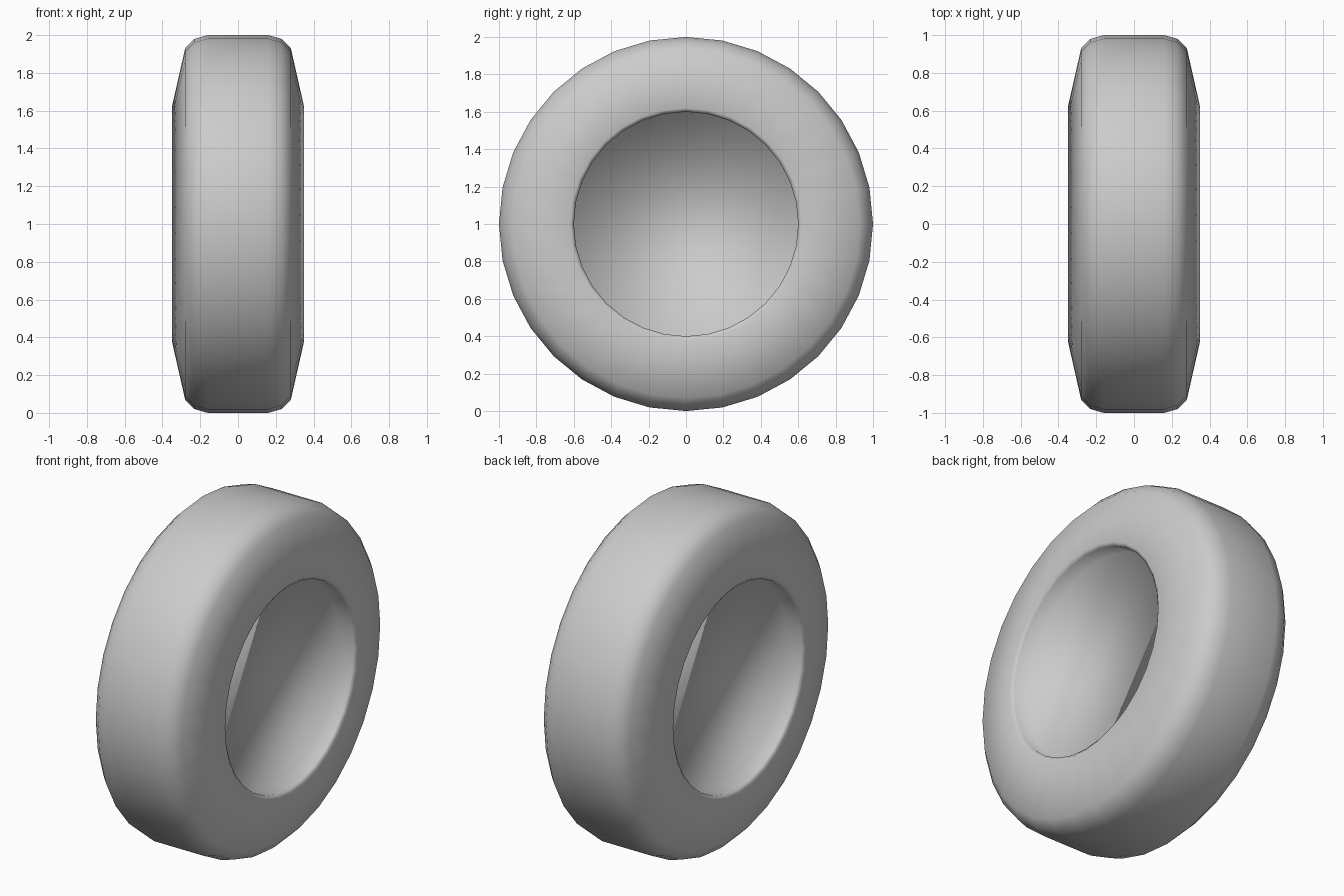
import bpy, bmesh, math

old = bpy.data.objects.get("Cube")
if old:
    bpy.data.objects.remove(old, do_unlink=True)

SIDES = 32

# Plain grey material
grey = bpy.data.materials.new("light grey")
grey.use_nodes = True
colour = (0.6, 0.6, 0.6, 1)
grey.diffuse_color = colour
grey.node_tree.nodes["Principled BSDF"].inputs["Base Color"].default_value = colour

# Half profile (x, radius) from the recessed hub out to the tread, then mirrored
half = [(0.24, 0.6), (0.335, 0.6), (0.35, 0.62), (0.28, 0.93), (0.23, 0.98), (0.16, 1.0)]
profile = half + [(-x, r) for x, r in reversed(half)]

bm = bmesh.new()
rings = []
for x, r in profile:
    ring = []
    for i in range(SIDES):
        a = 2 * math.pi * i / SIDES
        ring.append(bm.verts.new((x, r * math.sin(a), 1 + r * math.cos(a))))
    rings.append(ring)

# Tread, sidewalls and lips
for a, b in zip(rings, rings[1:]):
    for i in range(SIDES):
        j = (i + 1) % SIDES
        bm.faces.new((a[i], a[j], b[j], b[i]))

# Recessed hub discs on both sides
bm.faces.new(rings[0])
bm.faces.new(rings[-1])
bmesh.ops.recalc_face_normals(bm, faces=bm.faces)
for f in bm.faces:
    f.smooth = True

mesh = bpy.data.meshes.new("wheel")
bm.to_mesh(mesh)
bm.free()
mesh.materials.append(grey)
wheel = bpy.data.objects.new("wheel", mesh)
bpy.context.collection.objects.link(wheel)
